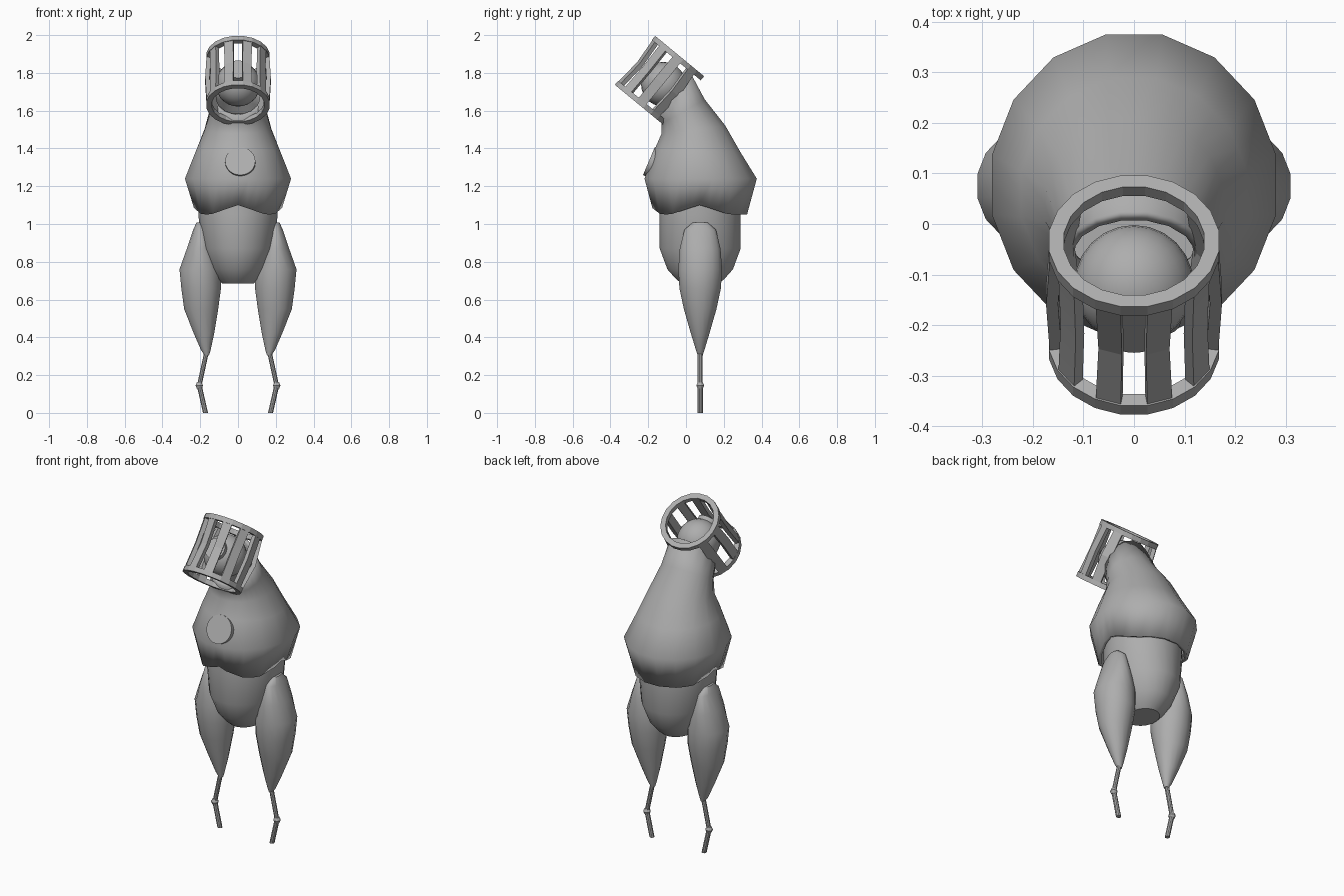
import bpy, bmesh, math
from mathutils import Vector, Matrix

if "Cube" in bpy.data.objects:
    bpy.data.objects.remove(bpy.data.objects["Cube"])

grey = bpy.data.materials.new("dark_grey")
grey.diffuse_color = (.42, .42, .42, 1)
grey.use_nodes = True
grey.node_tree.nodes["Principled BSDF"].inputs["Base Color"].default_value = grey.diffuse_color

def finish(name, bm, angle=32):
    bmesh.ops.recalc_face_normals(bm, faces=bm.faces)
    me = bpy.data.meshes.new(name)
    bm.to_mesh(me)
    bm.free()
    me.materials.append(grey)
    ob = bpy.data.objects.new(name, me)
    bpy.context.collection.objects.link(ob)
    bpy.ops.object.select_all(action='DESELECT')
    ob.select_set(True)
    bpy.context.view_layer.objects.active = ob
    bpy.ops.object.shade_smooth_by_angle(angle=math.radians(angle))
    return ob

def loft(name, rings, caps=(True, True), angle=32, closed=False):
    bm = bmesh.new()
    vs = [[bm.verts.new(p) for p in r] for r in rings]
    if closed:
        vs.append(vs[0])
    n = len(vs[0])
    for a, b in zip(vs, vs[1:]):
        for i in range(n):
            j = (i + 1) % n
            bm.faces.new((a[i], a[j], b[j], b[i]))
    if caps[0]:
        bm.faces.new(vs[0])
    if caps[1]:
        bm.faces.new(vs[-1])
    return finish(name, bm, angle)

def ellipse(cx, cy, z, rx, ry, n=16):
    return [Vector((cx + rx * math.cos(t), cy + ry * math.sin(t), z))
            for t in (2 * math.pi * (i + .5) / n for i in range(n))]

def tilted(front, back, rx, n=32, scallop=0):
    # 16-sided ring (with edge midpoints) spanning two (y, z) points in the side plane
    out = []
    for i in range(n):
        t = 2 * math.pi * i / n
        k = 1.012 if i % 2 else 1.012 * math.cos(math.pi / 16)
        s = (1 + k * math.sin(t)) / 2
        y = front[0] + (back[0] - front[0]) * s
        z = front[1] + (back[1] - front[1]) * s
        for c in (0, math.pi, 1.5 * math.pi):
            d = abs((t - c + math.pi) % (2 * math.pi) - math.pi)
            z += scallop * max(0, 1 - d / .65)
        out.append(Vector((k * rx * math.cos(t), y, z)))
    return out

# hooded upper shell, open at both ends
shell = loft("upper_shell", [
    tilted((-.18, 1.05), (.325, 1.05), .235, scallop=.05),
    tilted((-.222, 1.24), (.377, 1.24), .283),
    tilted((-.17, 1.39), (.29, 1.38), .225),
    tilted((-.13, 1.48), (.21, 1.52), .178),
    tilted((-.13, 1.53), (.10, 1.66), .15),
    tilted((-.15, 1.575), (.025, 1.80), .14)], (False, False), 65)
mod = shell.modifiers.new("thickness", 'SOLIDIFY')
mod.thickness = .02
mod.offset = -1

# lower torso
loft("lower_torso", [ellipse(0, .075, z, rx, ry, 24) for z, rx, ry in (
    (1.2, .21, .21), (1.05, .212, .216), (.87, .19, .216),
    (.76, .145, .175), (.71, .11, .13), (.685, .085, .10))], angle=40)

# legs
for s, side in ((1, "right"), (-1, "left")):
    loft("thigh_" + side, [ellipse(s * cx, .075, z, rx, ry) for z, cx, rx, ry in (
        (1.008, .20, .02, .04), (.97, .20, .038, .085), (.87, .2, .072, .11),
        (.76, .2, .112, .118), (.66, .195, .107, .112), (.55, .195, .092, .088),
        (.42, .18, .055, .05), (.33, .17, .025, .022), (.305, .165, .012, .014))], angle=50)
    loft("upper_shin_" + side, [ellipse(s * x, .075, z, .013, .013, 10)
         for x, z in ((.167, .32), (.205, .145))])
    loft("foot_" + side, [ellipse(s * x, .075, z, .014, .014, 10)
         for x, z in ((.205, .145), (.172, 0))])
    loft("knee_" + side, [ellipse(s * .205, .075, z, r, r, 10)
         for z, r in ((.128, .013), (.145, .021), (.162, .013))])

def oriented_disc(name, centre, normal, r, h, n=24):
    bm = bmesh.new()
    m = Matrix.Translation(centre) @ Vector(normal).to_track_quat('Z', 'Y').to_matrix().to_4x4()
    bmesh.ops.create_cone(bm, cap_ends=True, segments=n, radius1=r, radius2=r, depth=h, matrix=m)
    return finish(name, bm)

# chest lamp
oriented_disc("chest_disc", (.012, -.178, 1.325), (0, -.92, .39), .08, .04)

# head inside the cage
F = Vector((0, -.772, .636))
W = Vector((0, .636, .772))
X = Vector((1, 0, 0))
H = Vector((0, -.12, 1.74))
bm = bmesh.new()
bmesh.ops.create_uvsphere(bm, u_segments=24, v_segments=14, radius=.118,
                          matrix=Matrix.Translation(H))
finish("head", bm)
oriented_disc("eye", H + F * .1, F, .06, .05)

# cage: two hoops and kinked slats
top, bottom = Vector((0, -.035, 1.890)), Vector((0, -.247, 1.630))
length = (top - bottom).length

def cage_pt(a, r, h):
    return bottom + W * h + F * (r * math.cos(a)) + X * (r * math.sin(a))

def hoop(name, h0, h1):
    prof = ((.17, h0), (.17, h1), (.14, h1), (.14, h0))
    loft(name, [[cage_pt(2 * math.pi * (i + .5) / 20, r, h) for i in range(20)]
                for r, h in prof], (False, False), 15, True)

hoop("cage_top_hoop", length - .028, length)
hoop("cage_bottom_hoop", 0, .028)
for k, deg in enumerate((-126, -90, -54, -18, 18, 54, 90, 126)):
    a, w = math.radians(deg), math.radians(9)
    mid = .176 - .022 * math.cos(a)
    loft("cage_slat_%d" % (k + 1), [
        [cage_pt(a - w, r, h), cage_pt(a + w, r, h),
         cage_pt(a + w, r - .024, h), cage_pt(a - w, r - .024, h)]
        for r, h in ((.168, .01), (mid, length * .5), (.168, length - .01))], angle=5)
